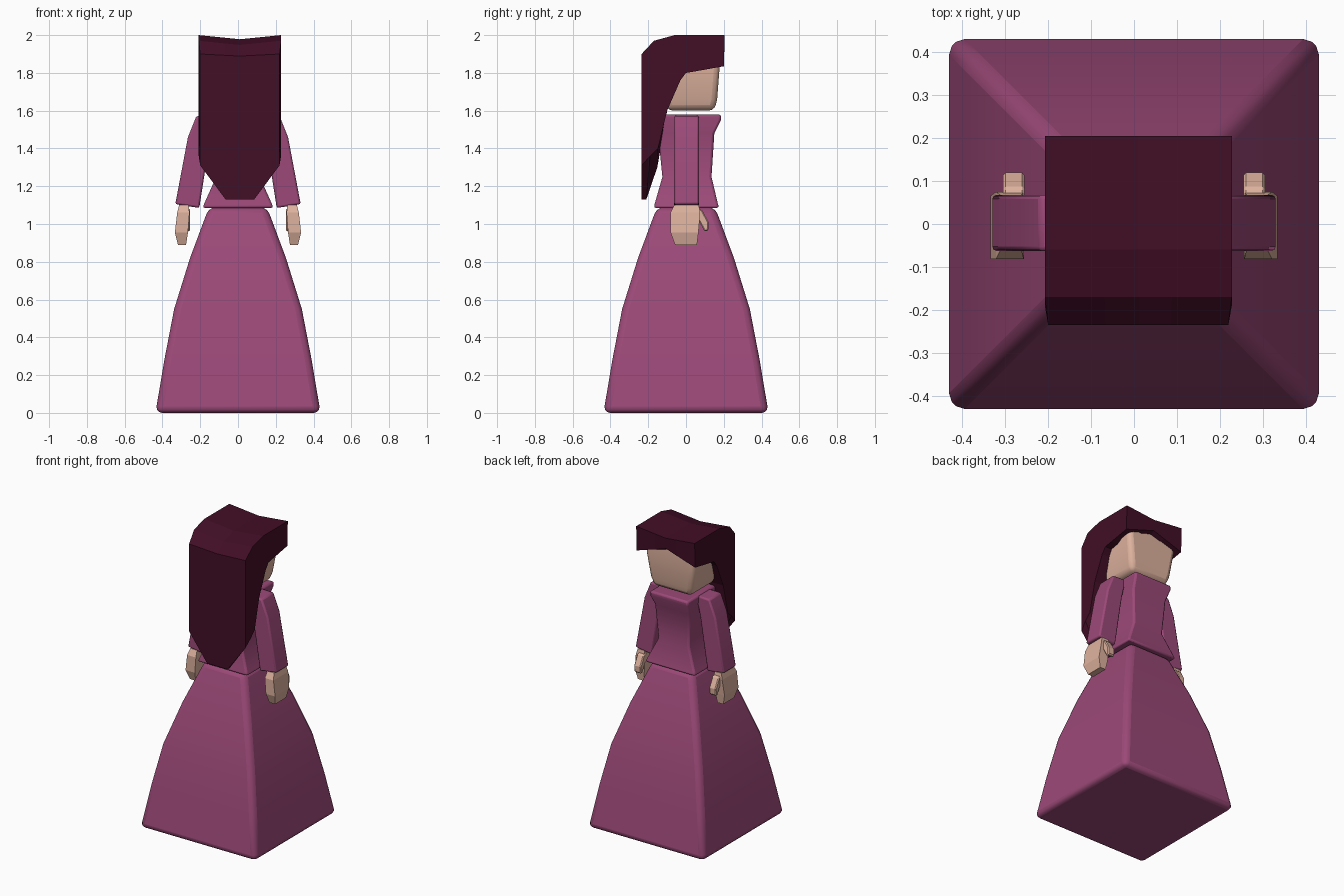
import bpy, bmesh, math

if "Cube" in bpy.data.objects:
    bpy.data.objects.remove(bpy.data.objects["Cube"])


def material(name, rgb):
    """Flat colour given as 0-255 sRGB, stored as linear."""
    m = bpy.data.materials.new(name)
    lin = [((c / 255 + 0.055) / 1.055) ** 2.4 for c in rgb]
    m.diffuse_color = (*lin, 1)
    m.use_nodes = True
    m.node_tree.nodes["Principled BSDF"].inputs["Base Color"].default_value = m.diffuse_color
    return m


DRESS = material("plum dress", (156, 73, 120))
HAIR = material("dark burgundy hair", (66, 14, 38))
SKIN = material("skin", (222, 178, 158))


def loft(name, rings, mat, bevel=0.0, segments=2, smooth=True):
    """Skin a closed solid through rings with equal point counts."""
    bm = bmesh.new()
    loops = [[bm.verts.new(p) for p in ring] for ring in rings]
    n = len(loops[0])
    for a, b in zip(loops, loops[1:]):
        for i in range(n):
            j = (i + 1) % n
            bm.faces.new((a[i], a[j], b[j], b[i]))
    bm.faces.new(loops[0][::-1])
    bm.faces.new(loops[-1])
    bmesh.ops.recalc_face_normals(bm, faces=bm.faces[:])
    me = bpy.data.meshes.new(name)
    bm.to_mesh(me)
    bm.free()
    me.materials.append(mat)
    ob = bpy.data.objects.new(name, me)
    bpy.context.collection.objects.link(ob)
    if bevel:
        mod = ob.modifiers.new("soft_edges", 'BEVEL')
        mod.width = bevel
        mod.segments = segments
        mod.limit_method = 'ANGLE'
        mod.angle_limit = math.radians(35)
    if smooth:
        bpy.ops.object.select_all(action='DESELECT')
        ob.select_set(True)
        bpy.context.view_layer.objects.active = ob
        bpy.ops.object.shade_smooth_by_angle(angle=math.radians(30))
    return ob


def rect(z, x0, x1, y0, y1):
    return [(x0, y0, z), (x1, y0, z), (x1, y1, z), (x0, y1, z)]


# Flared square skirt
loft("skirt", [rect(z, -w, w, -w, w) for z, w in
               [(0, 0.437), (0.28, 0.39), (0.55, 0.338), (0.82, 0.254),
                (1.04, 0.172), (1.09, 0.152)]], DRESS, 0.035, 3)

# Bodice with a narrow waist and a peplum
loft("bodice", [rect(z, -w, w, y0, y1) for z, w, y0, y1 in
                [(1.085, 0.188, -0.17, 0.175), (1.11, 0.178, -0.165, 0.168),
                 (1.25, 0.115, -0.125, 0.135), (1.48, 0.13, -0.148, 0.15),
                 (1.55, 0.142, -0.142, 0.185), (1.58, 0.142, -0.14, 0.185)]],
     DRESS, 0.012)

# Head, tapering to the chin
loft("head", [rect(z, -w, w, y0, y1) for z, w, y0, y1 in
              [(1.60, 0.14, -0.10, 0.15), (1.66, 0.158, -0.11, 0.165),
               (1.83, 0.183, -0.12, 0.178), (1.93, 0.175, -0.12, 0.172)]],
     SKIN, 0.03, 3)


# Long hair: side profile swept across the head
def hair_column(t):
    mid = 1 - abs(t)
    dip = 0.022 * mid
    arch = 0.07 * mid
    profile = [(-0.235, 1.90 - dip / 2), (-0.17, 1.97 - dip), (-0.06, 2.0 - dip),
               (0.205, 2.0 - dip), (0.20, 1.835 + arch), (0.06, 1.81),
               (0.0, 1.80), (-0.03, 1.76), (-0.10, 1.60)]
    if abs(t) == 1:     # outer locks end higher
        profile += [(-0.148, 1.40), (-0.19, 1.36), (-0.235, 1.31)]
    else:               # central tip
        profile += [(-0.152, 1.30), (-0.21, 1.13), (-0.235, 1.13)]
    return [(0.01 + t * (0.21 if y < -0.2 else 0.218), y, z) for y, z in profile]


loft("hair", [hair_column(t) for t in (-1, -0.36, 0, 0.36, 1)], HAIR, smooth=False)

# Mirrored sleeves, hands and thumbs
for side, s in (("left", -1), ("right", 1)):
    loft(side + "_sleeve", [[(s * x, y, z) for x, y, z in ring] for ring in (
        [(0.205, -0.063, 1.085), (0.332, -0.063, 1.105),
         (0.332, 0.068, 1.105), (0.205, 0.068, 1.085)],
        [(0.15, -0.063, 1.44), (0.265, -0.063, 1.46),
         (0.265, 0.068, 1.46), (0.15, 0.068, 1.44)],
        [(0.12, -0.063, 1.575), (0.22, -0.063, 1.572),
         (0.22, 0.068, 1.572), (0.12, 0.068, 1.575)])], DRESS, 0.01)

    # Palm with curled fingers
    loft(side + "_hand", [rect(z, s * x0, s * x1, y0, y1) for z, x0, x1, y0, y1 in
                          [(0.89, 0.275, 0.318, -0.058, 0.058),
                           (0.955, 0.265, 0.334, -0.082, 0.066),
                           (1.06, 0.257, 0.322, -0.082, 0.075),
                           (1.10, 0.262, 0.312, -0.062, 0.068)]],
         SKIN, smooth=False)

    # Thumb, pointing forward and down
    outline = [(0.05, 1.085), (0.085, 1.075), (0.12, 1.01), (0.118, 0.965),
               (0.098, 0.96), (0.072, 1.01), (0.05, 1.04)]
    loft(side + "_thumb", [[(s * x, y, z) for y, z in outline]
                           for x in (0.255, 0.305)], SKIN, 0.006, 1, False)
